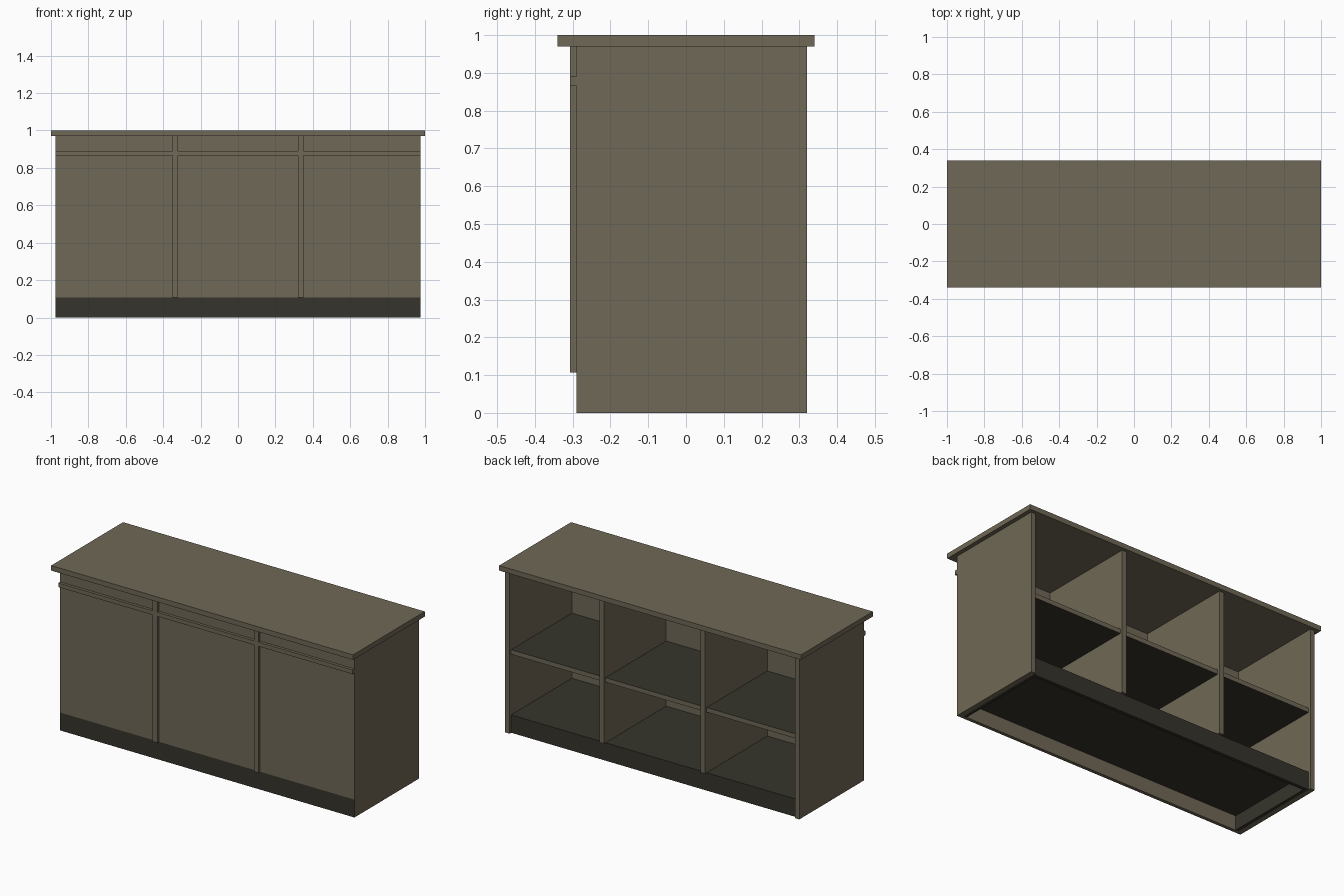
import bpy

cube = bpy.data.objects.get("Cube")
if cube:
    bpy.data.objects.remove(cube, do_unlink=True)


def material(name, rgb):
    m = bpy.data.materials.new(name)
    m.use_nodes = True
    m.diffuse_color = (*rgb, 1)
    m.node_tree.nodes["Principled BSDF"].inputs["Base Color"].default_value = (*rgb, 1)
    return m


taupe = material("taupe", (0.159, 0.138, 0.093))
charcoal = material("charcoal", (0.036, 0.034, 0.025))


def box(name, x, y, z, mat=taupe, accent=None, direction=None):
    """Box from ranges; faces pointing along direction (axis, sign) get the accent."""
    verts = [(a, b, c) for a in x for b in y for c in z]
    faces = [(0, 1, 3, 2), (4, 6, 7, 5), (0, 4, 5, 1),
             (2, 3, 7, 6), (0, 2, 6, 4), (1, 5, 7, 3)]
    mesh = bpy.data.meshes.new(name)
    mesh.from_pydata(verts, [], faces)
    mesh.update()
    mesh.materials.append(mat)
    if accent:
        mesh.materials.append(accent)
        axis, sign = direction
        for p in mesh.polygons:
            p.material_index = int(p.normal[axis] * sign > 0.5)
    ob = bpy.data.objects.new(name, mesh)
    bpy.context.collection.objects.link(ob)
    return ob


SIDE, BOARD = 0.975, 0.03
FRONT, INNER, BACK = -0.29, -0.27, 0.32
RECESS = BACK - 0.015
KICK, UNDER = 0.107, 0.97
INSIDE = SIDE - BOARD
DIV = (0.32, 0.35)

# Worktop and front
box("worktop", (-1, 1), (-0.34, 0.34), (UNDER, 1))
box("front_panel", (-SIDE, SIDE), (FRONT, INNER), (KICK, UNDER))
box("kick_board", (-SIDE, SIDE), (FRONT, INNER), (0, KICK), taupe, charcoal, (1, -1))

# Mirrored side panels, dividers, front battens and plinth sides
for label, s in (("left", 1), ("right", -1)):
    def span(a, b):
        return tuple(sorted((s * a, s * b)))
    box(label + "_side_panel", span(INSIDE, SIDE), (INNER, BACK), (0, UNDER))
    box(label + "_divider", span(*DIV), (INNER, BACK), (KICK, UNDER))
    box(label + "_batten", span(*DIV), (-0.307, FRONT), (KICK, UNDER))
    box(label + "_plinth_side", span(INSIDE - 0.02, INSIDE), (INNER, RECESS - 0.02),
        (0, KICK - 0.02), charcoal)

# Plinth back and bottom shelf
box("plinth_back", (-INSIDE, INSIDE), (RECESS - 0.02, RECESS), (0, KICK - 0.02), charcoal)
box("bottom_shelf", (-INSIDE, INSIDE), (INNER, RECESS), (KICK - 0.02, KICK), charcoal)

# Middle shelves and front rail, one per bay
bays = {"right": (-1, -DIV[1]), "middle": (-DIV[0], DIV[0]), "left": (DIV[1], 1)}
for label, (a, b) in bays.items():
    clip = lambda limit: (max(a, -limit), min(b, limit))
    box(label + "_shelf", clip(INSIDE), (INNER, RECESS), (0.47, 0.497),
        charcoal, taupe, (1, 1))
    box(label + "_front_rail", clip(SIDE), (-0.307, FRONT), (0.865, 0.89))
